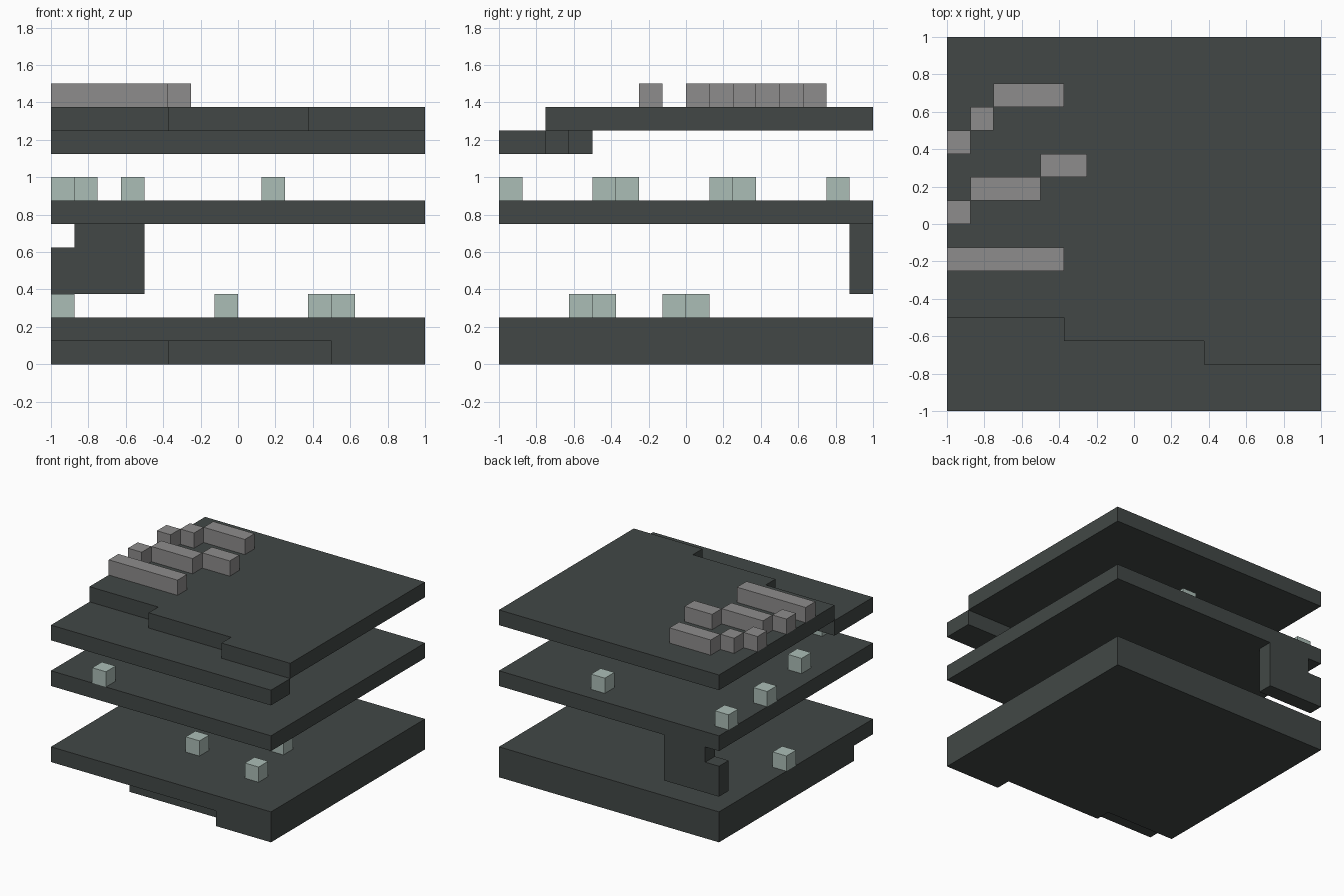
import bpy
import bmesh
from mathutils import Vector

cube = bpy.data.objects.get("Cube")
if cube:
    bpy.data.objects.remove(cube, do_unlink=True)

U = 0.125  # block size


def material(name, rgb):
    mat = bpy.data.materials.new(name)
    mat.use_nodes = True
    mat.diffuse_color = (*rgb, 1)
    mat.node_tree.nodes["Principled BSDF"].inputs["Base Color"].default_value = (*rgb, 1)
    return mat


dark = material("dark slate", (0.054, 0.064, 0.061))
grey = material("warm grey", (0.27, 0.265, 0.262))
pale = material("pale green", (0.41, 0.51, 0.47))


def prism(name, outline, start, end, mat, axis="z"):
    """Extrude an outline (xy along z, or xz along y) between two levels."""
    def place(a, b, c):
        return Vector((a, b, c) if axis == "z" else (a, c, b))
    bm = bmesh.new()
    face = bm.faces.new([bm.verts.new(place(a, b, start)) for a, b in outline])
    new = bmesh.ops.extrude_face_region(bm, geom=[face])["geom"]
    bmesh.ops.translate(bm, vec=place(0, 0, end - start),
                        verts=[v for v in new if isinstance(v, bmesh.types.BMVert)])
    bmesh.ops.recalc_face_normals(bm, faces=bm.faces)
    mesh = bpy.data.meshes.new(name)
    bm.to_mesh(mesh)
    bm.free()
    mesh.materials.append(mat)
    obj = bpy.data.objects.new(name, mesh)
    bpy.context.collection.objects.link(obj)
    return obj


def box(name, x0, x1, y0, y1, z0, z1, mat):
    return prism(name, [(x0, y0), (x1, y0), (x1, y1), (x0, y1)], z0, z1, mat)


# Bottom floor, with a stepped undercut along the front
base = box("bottom_floor", -1, 1, -1, 1, 0, 2 * U, dark)
undercut = prism("undercut_cutter",
                 [(-1.2, -1.2), (0.5, -1.2), (0.5, -0.875), (-0.375, -0.875),
                  (-0.375, -0.75), (-1.2, -0.75)], -0.1, U, dark)
undercut.hide_render = True
mod = base.modifiers.new("undercut", "BOOLEAN")
mod.operation = "DIFFERENCE"
mod.solver = "EXACT"
mod.object = undercut
bpy.context.view_layer.objects.active = base
bpy.ops.object.modifier_apply(modifier=mod.name)
bpy.data.objects.remove(undercut, do_unlink=True)

# Middle floor and the notched panel hanging below its back edge
box("middle_floor", -1, 1, -1, 1, 6 * U, 7 * U, dark)
prism("hanging_panel",
      [(-1, 0.375), (-0.5, 0.375), (-0.5, 0.75), (-0.875, 0.75),
       (-0.875, 0.625), (-1, 0.625)], 0.875, 1, dark, axis="y")

# Top floor split by a stepped line into a low front strip and a raised deck
step = [(-1, -0.5), (-0.375, -0.5), (-0.375, -0.625),
        (0.375, -0.625), (0.375, -0.75), (1, -0.75)]
prism("top_front_strip", step + [(1, -1), (-1, -1)], 9 * U, 10 * U, dark)
prism("top_deck", step + [(1, 1), (-1, 1)], 10 * U, 11 * U, dark)

# Small pale blocks on the lower two floors: corner in block units
floors = {
    "bottom": (2, [(-1, -4), (4, -5), (3, -1), (-8, 0)]),
    "middle": (7, [(1, 6), (-8, 6), (-8, 2), (1, 1), (-7, -3), (1, -4), (-5, -8)]),
}
for floor, (level, corners) in floors.items():
    for i, (x, y) in enumerate(corners):
        box(f"{floor}_block_{i + 1}", x * U, (x + 1) * U, y * U, (y + 1) * U,
            level * U, (level + 1) * U, pale)

# Grey bars on the top deck: start, end and row in block units
bars = [(-6, -3, 5), (-7, -6, 4), (-8, -7, 3), (-4, -2, 2),
        (-7, -4, 1), (-8, -7, 0), (-8, -3, -2)]
for i, (x0, x1, y) in enumerate(bars):
    box(f"deck_bar_{i + 1}", x0 * U, x1 * U, y * U, (y + 1) * U, 11 * U, 12 * U, grey)
